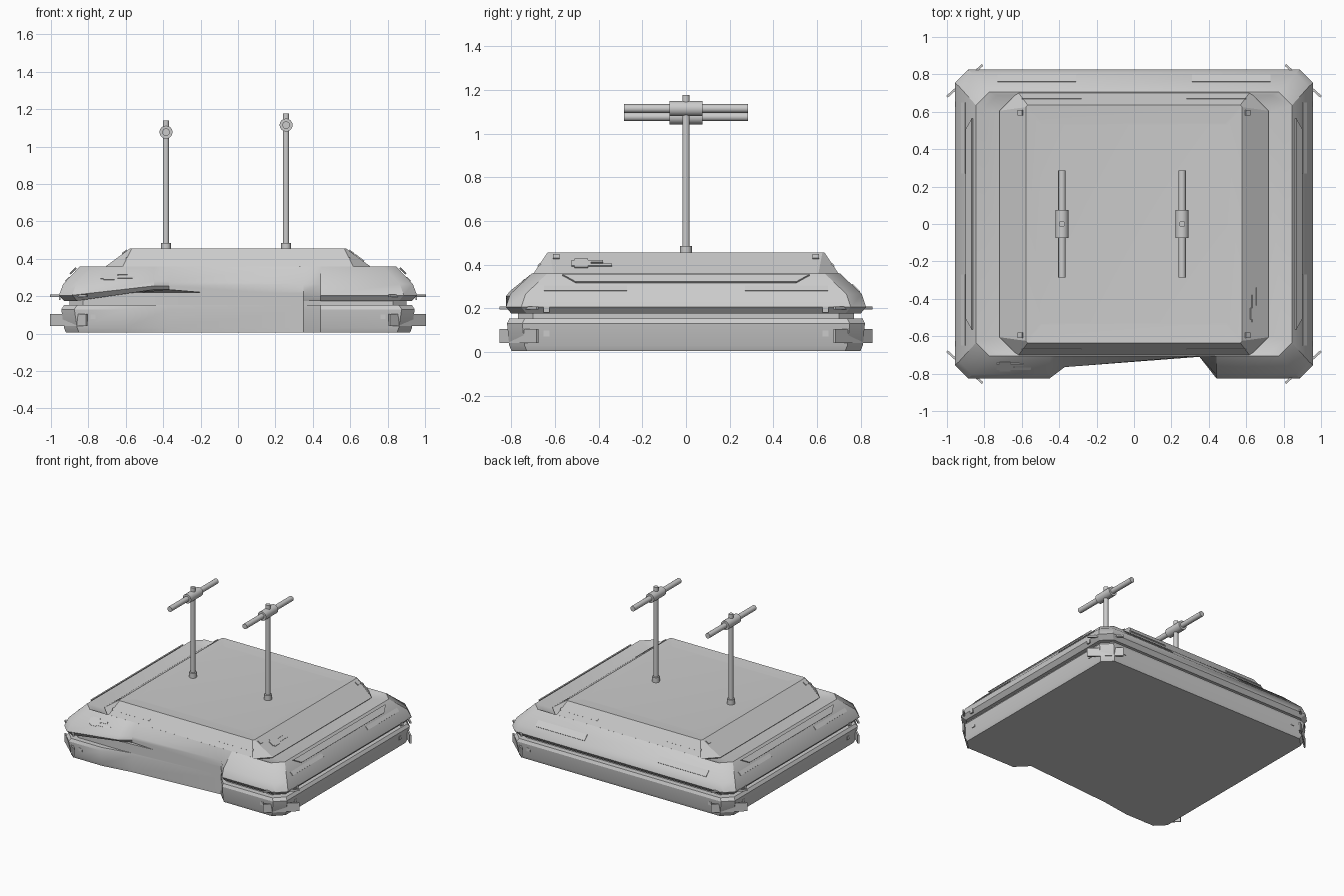
import bpy, bmesh, math
from mathutils import Vector, Matrix

cube = bpy.data.objects.get("Cube")
if cube:
    bpy.data.objects.remove(cube, do_unlink=True)

grey = bpy.data.materials.new("armour_grey")
grey.use_nodes = True
colour = (0.6, 0.6, 0.6, 1)
grey.diffuse_color = colour
grey.node_tree.nodes["Principled BSDF"].inputs["Base Color"].default_value = colour
parts = []


def finish(name, bm):
    bmesh.ops.recalc_face_normals(bm, faces=bm.faces)
    mesh = bpy.data.meshes.new(name)
    bm.to_mesh(mesh)
    bm.free()
    obj = bpy.data.objects.new(name, mesh)
    obj.data.materials.append(grey)
    bpy.context.collection.objects.link(obj)
    parts.append(obj)
    return obj


def loft(name, loops):
    """Skin a stack of matching loops and cap both ends."""
    bm = bmesh.new()
    rings = [[bm.verts.new(p) for p in loop] for loop in loops]
    n = len(rings[0])
    for low, high in zip(rings, rings[1:]):
        for i in range(n):
            j = (i + 1) % n
            bm.faces.new((low[i], low[j], high[j], high[i]))
    for ring in (rings[0], rings[-1]):
        cap = bm.faces.new(ring)
        bmesh.ops.triangulate(bm, faces=[cap])
    return finish(name, bm)


def octagon(a, b, c, z):
    pts = [(-a, -b + c), (-a + c, -b), (a - c, -b), (a, -b + c),
           (a, b - c), (a - c, b), (-a + c, b), (-a, b - c)]
    return [(x, y, z) for x, y in pts]


def hull_loop(a, b, z, lift=0, pod=-0.45):
    """Octagon with the front bay; lift raises the underside of the right pod."""
    o = octagon(a, b, 0.07, z)
    bay = [(pod, -b, z + lift), (-0.37, -min(b, 0.765), z + lift),
           (0.35, -min(b, 0.71), z), (0.44, -b, z)]
    return o[:2] + bay + o[2:]


def plate(name, centre, normal, along, length, height, thick=0.009):
    """Thin plate lying on a sloped surface."""
    n = Vector(normal).normalized()
    u = Vector(along).normalized()
    v = n.cross(u)
    rot = Matrix((u, v, n)).transposed().to_4x4()
    bm = bmesh.new()
    bmesh.ops.create_cube(bm, size=1, matrix=Matrix.Translation(centre) @ rot
                          @ Matrix.Diagonal((length, height, thick, 1)))
    return finish(name, bm)


def rod(name, start, end, radius, sides=16):
    p, q = Vector(start), Vector(end)
    d = q - p
    bm = bmesh.new()
    bmesh.ops.create_cone(bm, cap_ends=True, segments=sides, radius1=radius,
                          radius2=radius, depth=d.length,
                          matrix=Matrix.Translation((p + q) / 2)
                          @ d.to_track_quat("Z", "Y").to_matrix().to_4x4())
    return finish(name, bm)


# Lower skirt, with its front edge slanting across the bay
loft("lower_skirt", [hull_loop(a, b, z, pod=-0.6) for a, b, z in
                     ((0.92, 0.80, 0.005), (0.93, 0.81, 0.03),
                      (0.945, 0.82, 0.13), (0.93, 0.81, 0.152))])
# Recessed groove between skirt and upper hull
loft("groove_core", [hull_loop(0.90, 0.77, z) for z in (0.14, 0.22)])
# Upper hull with the two front pods
loft("upper_hull", [hull_loop(0.93, 0.80, 0.175, 0.06), hull_loop(0.957, 0.825, 0.205, 0.05),
                    hull_loop(0.935, 0.805, 0.265, 0.015), hull_loop(0.845, 0.705, 0.36),
                    hull_loop(0.80, 0.69, 0.352), hull_loop(0.70, 0.66, 0.335)])
# Raised deck with a shallow dished top
loft("deck", [octagon(0.70, 0.69, 0.10, 0.33), octagon(0.72, 0.705, 0.10, 0.35),
              octagon(0.578, 0.635, 0.01, 0.455), octagon(0.50, 0.54, 0.01, 0.446)])

# Masts with cross bars
for side, x, top in (("right", -0.385, 1.14), ("left", 0.257, 1.178)):
    bar = top - 0.063
    rod(side + "_mast", (x, 0, 0.34), (x, 0, top), 0.017)
    rod(side + "_mast_collar", (x, 0, 0.44), (x, 0, 0.485), 0.027)
    rod(side + "_cross_bar", (x, -0.285, bar), (x, 0.285, bar), 0.02)
    rod(side + "_cross_hub", (x, -0.075, bar), (x, 0.075, bar), 0.035)

# Corner guards and small lamps
for sx in (-1, 1):
    for sy in (-1, 1):
        across = (sx * 0.17, sy * 0.19, 0)
        along = (-sx * 0.19, sy * 0.17, 0)
        for name, z, h in (("corner_guard", 0.073, 0.065), ("corner_fin", 0.202, 0.014)):
            plate(name, (sx * 0.905, sy * 0.765, z), across, along, 0.255, h, 0.012)
        for z, x in ((0.085, 0.938), (0.195, 0.953)):
            plate("side_lamp", (sx * x, sy * 0.64, z), (sx, 0, 0), (0, 1, 0), 0.028, 0.028)
        plate("end_lamp", (sx * 0.775, sy * 0.815, 0.09), (0, sy, 0), (1, 0, 0), 0.028, 0.025)
        plate("deck_lamp", (sx * 0.607, sy * 0.595, 0.436), (sx * 0.105, 0, 0.142),
              (0, 1, 0), 0.03, 0.03)
        # Flank strips and deck-edge strips
        plate("flank_strip", (sx * 0.911, sy * 0.46, 0.29), (sx * 0.095, 0, 0.09),
              (0, 1, 0), 0.38, 0.03)
        plate("deck_strip", (sx * 0.44, sy * 0.673, 0.397), (0, sy * 0.105, 0.07),
              (1, 0, 0), 0.32, 0.018)
    # Long flank panel, wider at the top
    bm = bmesh.new()
    rows = [(0.505, 0.895, 0.316), (0.565, 0.862, 0.349)]
    ring = [(sx * x, y, z) for (h, x, z), s in ((rows[0], -1), (rows[0], 1),
                                             (rows[1], 1), (rows[1], -1)) for y in (s * h,)]
    base = [bm.verts.new(p) for p in ring]
    outer = bmesh.ops.extrude_face_region(bm, geom=[bm.faces.new(base)])["geom"]
    bmesh.ops.translate(bm, vec=(sx * 0.006, 0, 0.006),
                        verts=[g for g in outer if isinstance(g, bmesh.types.BMVert)])
    finish("flank_panel", bm)
    plate("rear_panel", (sx * 0.52, 0.778, 0.291), (0, 0.095, 0.1), (1, 0, 0), 0.42, 0.05)


def emblem(centre, normal, along):
    """Small fitting: a body with two prongs."""
    c, u = Vector(centre), Vector(along).normalized()
    v = Vector(normal).normalized().cross(u)
    plate("fitting_body", c, normal, along, 0.06, 0.065)
    plate("fitting_body_rim", c, normal, along, 0.09, 0.045)
    for s, reach in ((-1, 0.10), (1, 0.06)):
        plate("fitting_prong", c + u * (0.04 + reach / 2) + v * s * 0.014,
              normal, along, reach, 0.016)


emblem((-0.69, -0.761, 0.308), (0, -0.095, 0.1), (1, 0, 0))
emblem((0.648, -0.48, 0.405), (0.105, 0, 0.142), (0, 1, 0))

# Smooth shading with crisp edges
bpy.ops.object.select_all(action="DESELECT")
for obj in parts:
    obj.select_set(True)
bpy.context.view_layer.objects.active = parts[0]
bpy.ops.object.shade_smooth_by_angle(angle=math.radians(30))
